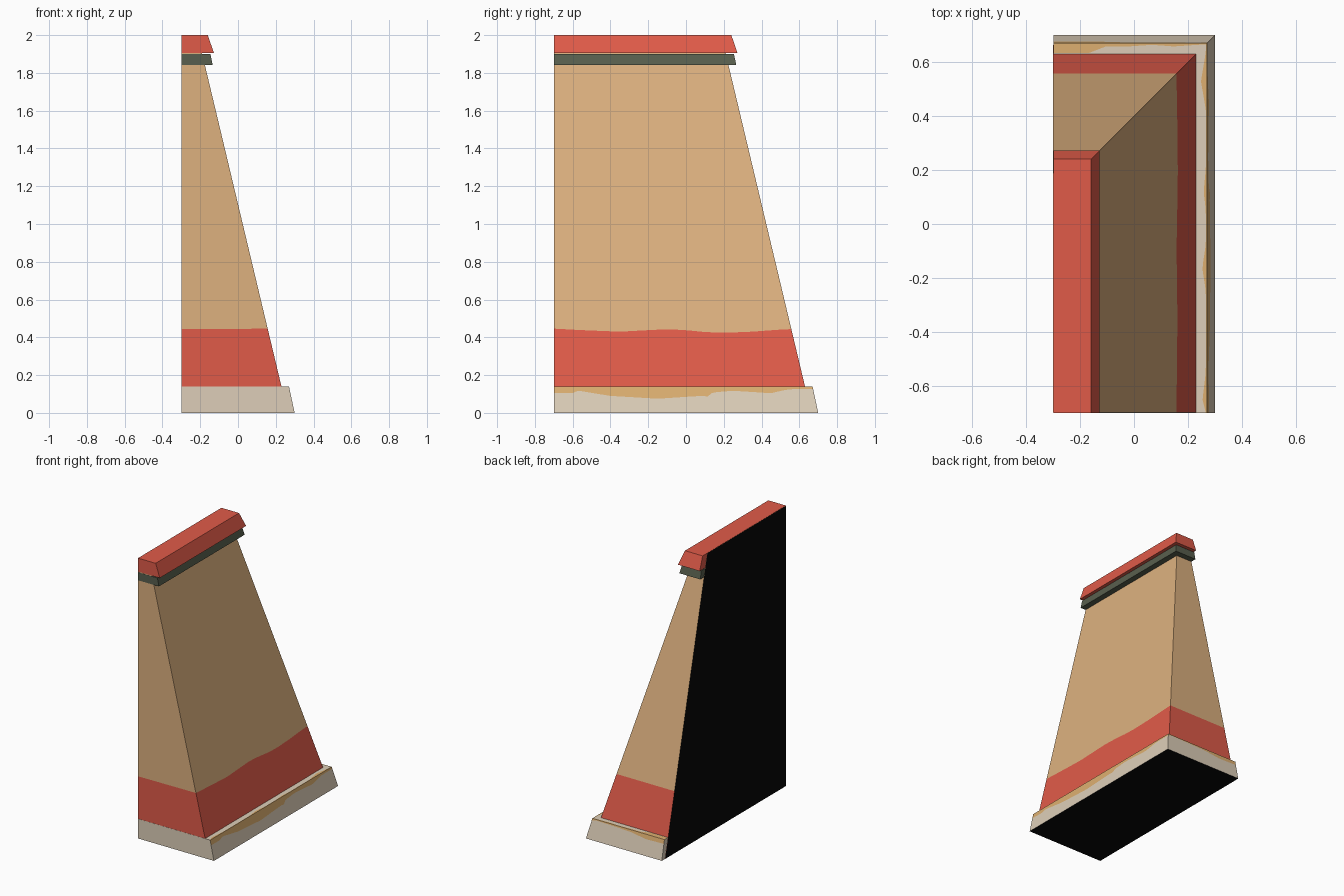
import bpy, bmesh, math

if "Cube" in bpy.data.objects:
    bpy.data.objects.remove(bpy.data.objects["Cube"])

def material(name, rgb):
    m = bpy.data.materials.new(name)
    lin = [((c / 255 + 0.055) / 1.055) ** 2.4 if c > 10 else c / 255 / 12.92 for c in rgb]
    m.diffuse_color = (*lin, 1)
    m.use_nodes = True
    m.node_tree.nodes["Principled BSDF"].inputs["Base Color"].default_value = m.diffuse_color
    return m

MATS = [material("sand_plaster", (221, 177, 127)), material("red_paint", (224, 91, 73)),
        material("pale_stone", (221, 206, 184)), material("ochre_chips", (221, 175, 112)),
        material("dark_green_trim", (88, 95, 78)), material("black_hidden_side", (8, 8, 8))]
SAND, RED, STONE, OCHRE, GREEN, BLACK = range(6)

def curve(points, t):
    """Piecewise linear lookup."""
    for (a, u), (b, v) in zip(points, points[1:]):
        if t <= b:
            return u + (v - u) * max(0, t - a) / (b - a)
    return points[-1][1]

def tower_part(name, levels, colour, left, front, n=1, m=1):
    """Loft L-cornered rings. A level gives (reach, height) for a side and a
    position along it; the back wall always lies 0.4 beyond the right wall."""
    bm = bmesh.new()
    rings, sides = [], ["front"] + ["right"] * n + ["back"] * m + ["left"]
    for lev in levels:
        f = lev if callable(lev) else (lambda side, t, v=lev: v)
        ring = [(left, front, f("front", 0)[1])]
        for j in range(n + 1):
            r, z = f("right", j / n)
            ring.append((r, front + (r + 0.4 - front) * j / n, z))
        for k in range(1, m + 1):
            r, z = f("back", k / m)
            ring.append((r + (left - r) * k / m, r + 0.4, z))
        rings.append([bm.verts.new(p) for p in ring])
    for i, (lo, hi) in enumerate(zip(rings, rings[1:])):
        for j, side in enumerate(sides):
            k = (j + 1) % len(sides)
            bm.faces.new((lo[j], lo[k], hi[k], hi[j])).material_index = colour(i, side)
    bm.faces.new(rings[0][::-1]).material_index = colour(-1, "bottom")
    bm.faces.new(rings[-1]).material_index = colour(len(levels), "top")
    bmesh.ops.recalc_face_normals(bm, faces=bm.faces)
    me = bpy.data.meshes.new(name)
    bm.to_mesh(me)
    bm.free()
    for mat in MATS:
        me.materials.append(mat)
    ob = bpy.data.objects.new(name, me)
    bpy.context.collection.objects.link(ob)

# Sloped wall body with a hand-painted red band
def body_reach(z):
    return 0.23 - 0.2382 * (z - 0.14)

BAND = [(-.7, .446), (-.55, .438), (-.35, .43), (-.2, .438), (-.1, .443), (0, .438),
        (.1, .428), (.2, .424), (.35, .43), (.5, .441), (.6, .445)]

def band_edge(side, t):
    z = curve(BAND, -0.7 + 1.26 * t) if side == "right" else 0.443
    return body_reach(z), z

def body_colour(i, side):
    if side in ("left", "bottom"):
        return BLACK
    return RED if i == 0 else SAND

tower_part("wall_body", [(body_reach(0), 0.0), band_edge, (body_reach(1.999), 1.999)],
           body_colour, -0.3, -0.699, n=30)

# Stone plinth with chipped ochre upper edge
CHIP = [(-.7, .105), (-.6, .104), (-.57, .118), (-.5, .106), (-.4, .09), (-.3, .084),
        (-.15, .075), (0, .085), (.1, .091), (.125, .082), (.14, .108), (.25, .117),
        (.35, .111), (.45, .104), (.5, .115), (.55, .125), (.67, .126)]
BACK_CHIP = [(0, .134), (.3, .13), (.55, .125), (.75, .108), (1, .112)]
TOP_CHIP = [(-.7, .004), (-.65, .016), (-.55, .004), (-.25, .004), (-.16, .017), (-.08, .004),
            (.05, .004), (.12, .012), (.2, .004), (.42, .004), (.54, .022), (.63, .004)]
TOP_BACK = [(0, .004), (.2, .012), (.35, .006), (.5, .012), (.65, .012), (.75, .036), (1, .036)]

def chip_edge(side, t):
    z = {"right": curve(CHIP, -0.7 + 1.38 * t), "back": curve(BACK_CHIP, t)}.get(side, 0.105)
    return 0.3 - 0.03 * z / 0.14, z

def top_edge(side, t):
    w = curve(TOP_BACK, t) if side == "back" else curve(TOP_CHIP, -0.7 + 1.36 * t)
    return 0.27 - w, 0.14

def plinth_colour(i, side):
    if side == "bottom":
        return BLACK
    return OCHRE if i in (1, 2) and side in ("right", "back") else STONE

tower_part("plinth", [(0.3, 0.0), chip_edge, (0.27, 0.14), top_edge],
           plinth_colour, -0.299, -0.7, n=56, m=20)

# Dark trim under the cap
tower_part("green_trim", [(-0.134, 1.842), (-0.146, 1.899)],
           lambda i, s: GREEN, -0.299, -0.7)

# Red coping cap
tower_part("red_cap", [(-0.127, 1.904), (-0.16, 2.0)],
           lambda i, s: RED, -0.299, -0.7)
